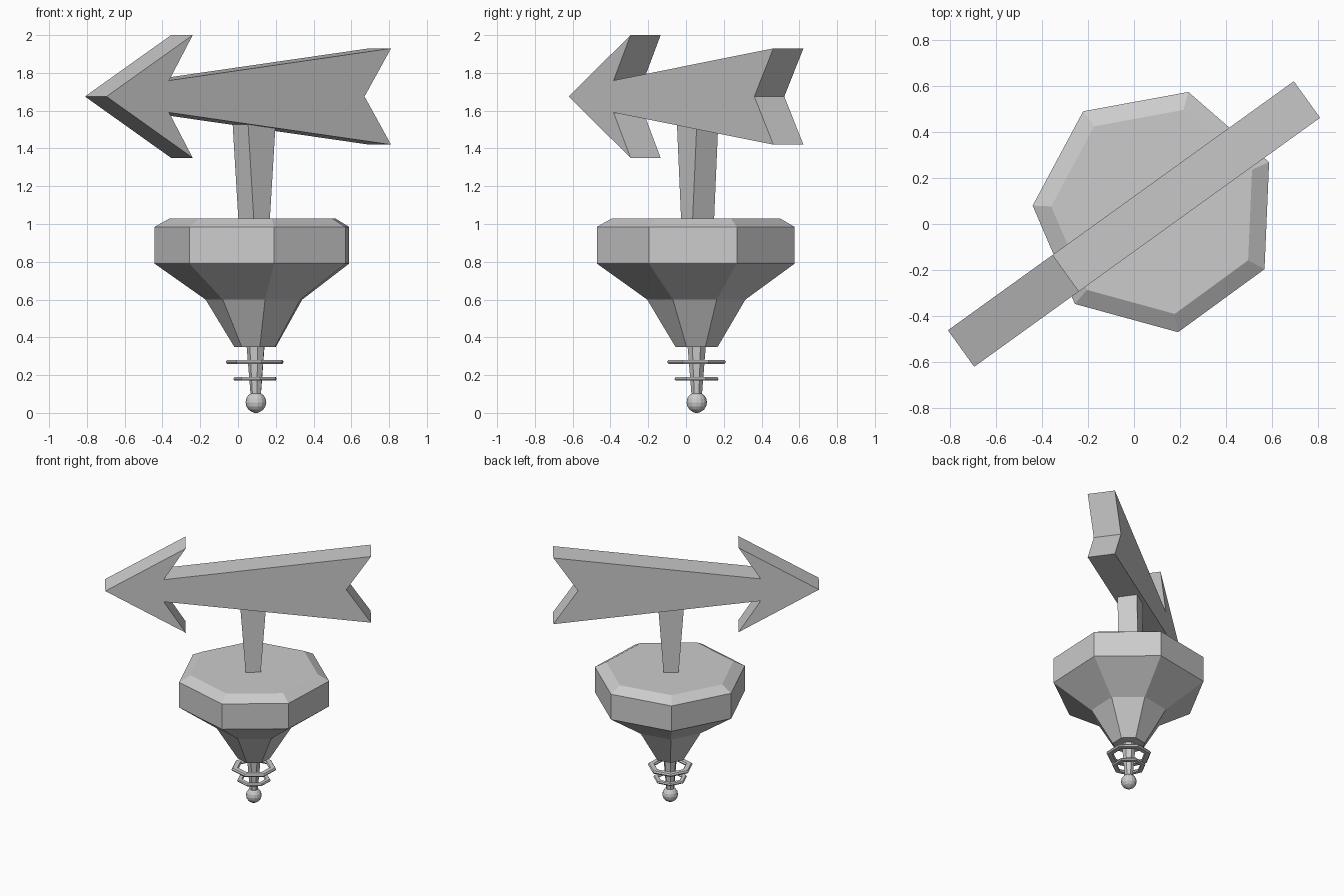
import bpy, bmesh
from math import cos, sin, radians, pi
from mathutils import Matrix

if "Cube" in bpy.data.objects:
    bpy.data.objects.remove(bpy.data.objects["Cube"])

YAW = radians(35.75)      # heading of the arrow
CX, CY = 0.095, 0.057     # axis of the turned body


def finish(name, bm):
    bmesh.ops.recalc_face_normals(bm, faces=bm.faces)
    me = bpy.data.meshes.new(name)
    bm.to_mesh(me)
    bm.free()
    ob = bpy.data.objects.new(name, me)
    bpy.context.collection.objects.link(ob)
    return ob


def lathe(name, profile, sides=7, closed=False, start=radians(23.25)):
    """Turn (radius, z) points around the body axis; cap the ends or close the loop."""
    bm = bmesh.new()
    rings = [[bm.verts.new((CX + r * cos(start + 2 * pi * i / sides),
                            CY + r * sin(start + 2 * pi * i / sides), z))
              for i in range(sides)] for r, z in profile]
    pairs = list(zip(rings, rings[1:]))
    if closed:
        pairs.append((rings[-1], rings[0]))
    else:
        bm.faces.new(rings[0])
        bm.faces.new(rings[-1])
    for a, b in pairs:
        for i in range(sides):
            j = (i + 1) % sides
            bm.faces.new((a[i], a[j], b[j], b[i]))
    return finish(name, bm)


# Seven-sided body with chamfered top and tapered underside
lathe("body", [(0.115, 0.35), (0.267, 0.60), (0.537, 0.79),
               (0.537, 0.985), (0.456, 1.03)])

# Thin stem below the body, ending in a ball
lathe("stem", [(0.028, 0.09), (0.05, 0.36)])
ball = [(0.055 * sin(pi * k / 8), 0.056 - 0.055 * cos(pi * k / 8)) for k in range(1, 8)]
lathe("ball_tip", [(0.008, 0.0)] + ball, sides=14)

# Two flat loose rings around the stem
for name, r, w, z, t in (("upper_ring", 0.16, 0.05, 0.27, 0.011),
                         ("lower_ring", 0.12, 0.04, 0.18, 0.009)):
    lathe(name, [(r, z), (r - w * 0.15, z + t), (r - w * 0.85, z + t),
                 (r - w, z), (r - w * 0.85, z - t), (r - w * 0.15, z - t)], closed=True)

# Tapered post, wider at the top, turned with the arrow
bm = bmesh.new()
bmesh.ops.create_cube(bm, size=2)
for v in bm.verts:
    top = v.co.z > 0
    v.co.x = 0.105 + v.co.x * (0.092 if top else 0.052)
    v.co.y *= 0.07
    v.co.z = 1.56 if top else 1.02
bm.transform(Matrix.Rotation(YAW, 4, 'Z'))
finish("post", bm)

# Arrow: upper half outline mirrored about its centre line, then given thickness
MID, HALF = 1.675, 0.098
upper = [(-0.366, 0.325), (-0.52, 0.085), (0.928, 0.255)]
outline = ([(-0.928, 0)] + upper + [(0.755, 0)]
           + [(u, -h) for u, h in reversed(upper)])
bm = bmesh.new()
face = bm.faces.new([bm.verts.new((u, -HALF, MID + h)) for u, h in outline])
ext = bmesh.ops.extrude_face_region(bm, geom=[face], use_keep_orig=True)
bmesh.ops.translate(bm, vec=(0, 2 * HALF, 0),
                    verts=[g for g in ext["geom"] if isinstance(g, bmesh.types.BMVert)])
bm.transform(Matrix.Rotation(YAW, 4, 'Z'))
finish("arrow", bm)
